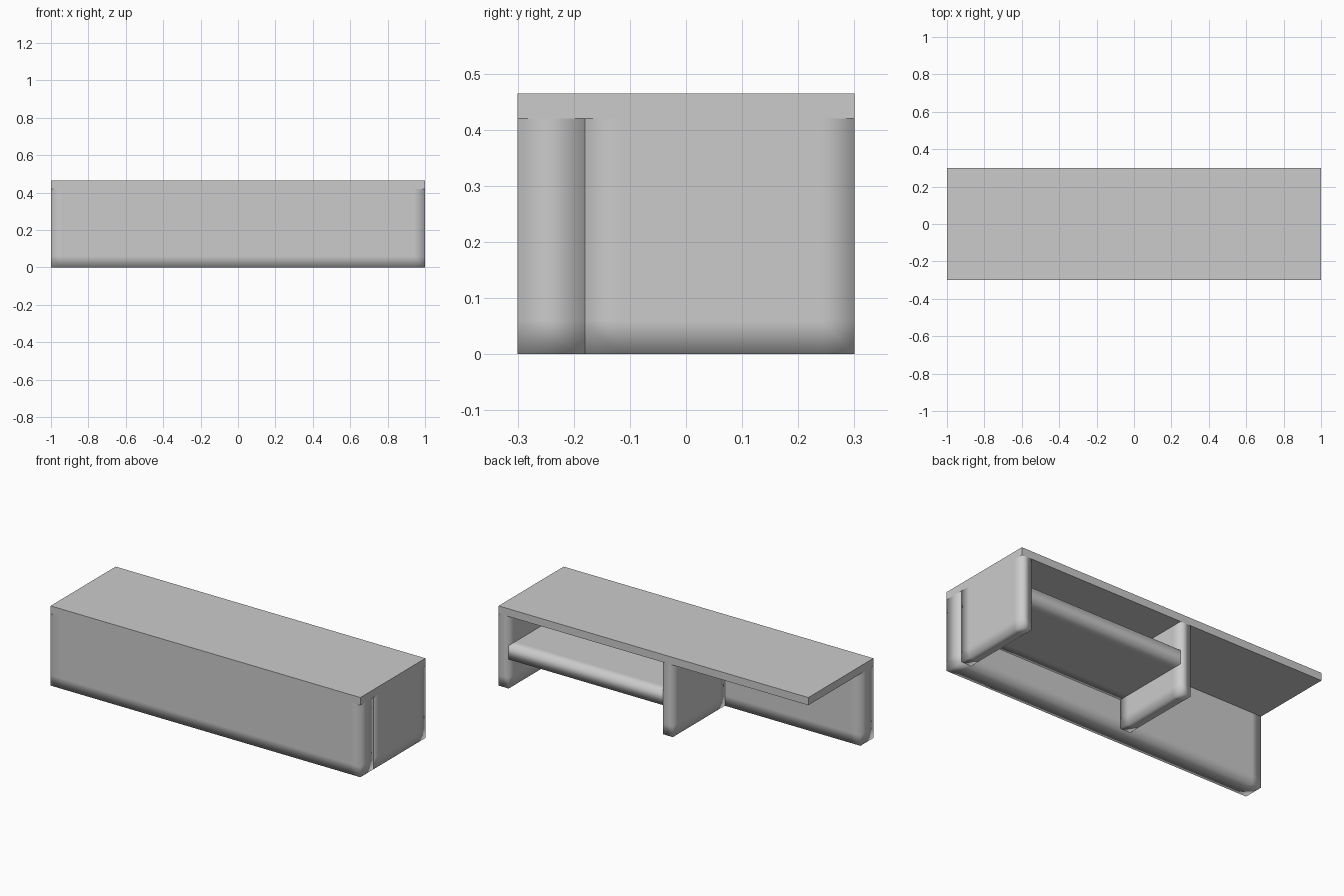
import bpy, bmesh
from mathutils import Vector

if "Cube" in bpy.data.objects:
    bpy.data.objects.remove(bpy.data.objects["Cube"])

H, UNDER = 0.465, 0.42      # top surface and underside of the desk top
MARGIN = 0.06               # distance of support loops from the edges


def board(name, lo, hi, soft=True, hidden=()):
    """Box from corner lo to corner hi; soft boards get support loops,
    smooth shading and no faces where they butt against other boards."""
    lo, hi = Vector(lo), Vector(hi)
    size = hi - lo
    bm = bmesh.new()
    bmesh.ops.create_cube(bm, size=1)
    for v in bm.verts:
        v.co = Vector([(lo[i] + hi[i]) / 2 + v.co[i] * size[i] for i in range(3)])
    if soft:
        for i in range(3):
            if size[i] < 3 * MARGIN:
                continue
            normal = Vector((0, 0, 0))
            normal[i] = 1
            for pos in (lo[i] + MARGIN, hi[i] - MARGIN):
                point = lo.copy()
                point[i] = pos
                bmesh.ops.bisect_plane(
                    bm, geom=bm.verts[:] + bm.edges[:] + bm.faces[:],
                    plane_co=point, plane_no=normal)
        bm.normal_update()
        cut = [f for f in bm.faces
               if any(f.normal.dot(Vector(d)) > 0.9 for d in hidden)]
        bmesh.ops.delete(bm, geom=cut, context='FACES')
        for f in bm.faces:
            f.smooth = True
    mesh = bpy.data.meshes.new(name)
    bm.to_mesh(mesh)
    bm.free()
    obj = bpy.data.objects.new(name, mesh)
    bpy.context.collection.objects.link(obj)
    return obj


UP = (0, 0, 1)

# Flat, sharp-edged desk top
board("desk_top", (-1, -0.3, UNDER), (1, 0.3, H), soft=False)

# Full-width thick front panel
board("front_panel", (-1, -0.3, 0), (1, -0.18, UNDER), hidden=[UP])

# Two upright supports behind the front panel
for name, x in (("end_support", 0.935), ("middle_support", -0.125)):
    board(name, (x, -0.18, 0), (x + 0.065, 0.3, UNDER), hidden=[UP])

# Shelf between the supports
board("shelf", (-0.06, -0.18, 0.17), (0.935, 0.3, 0.25),
      hidden=[(1, 0, 0), (-1, 0, 0)])
